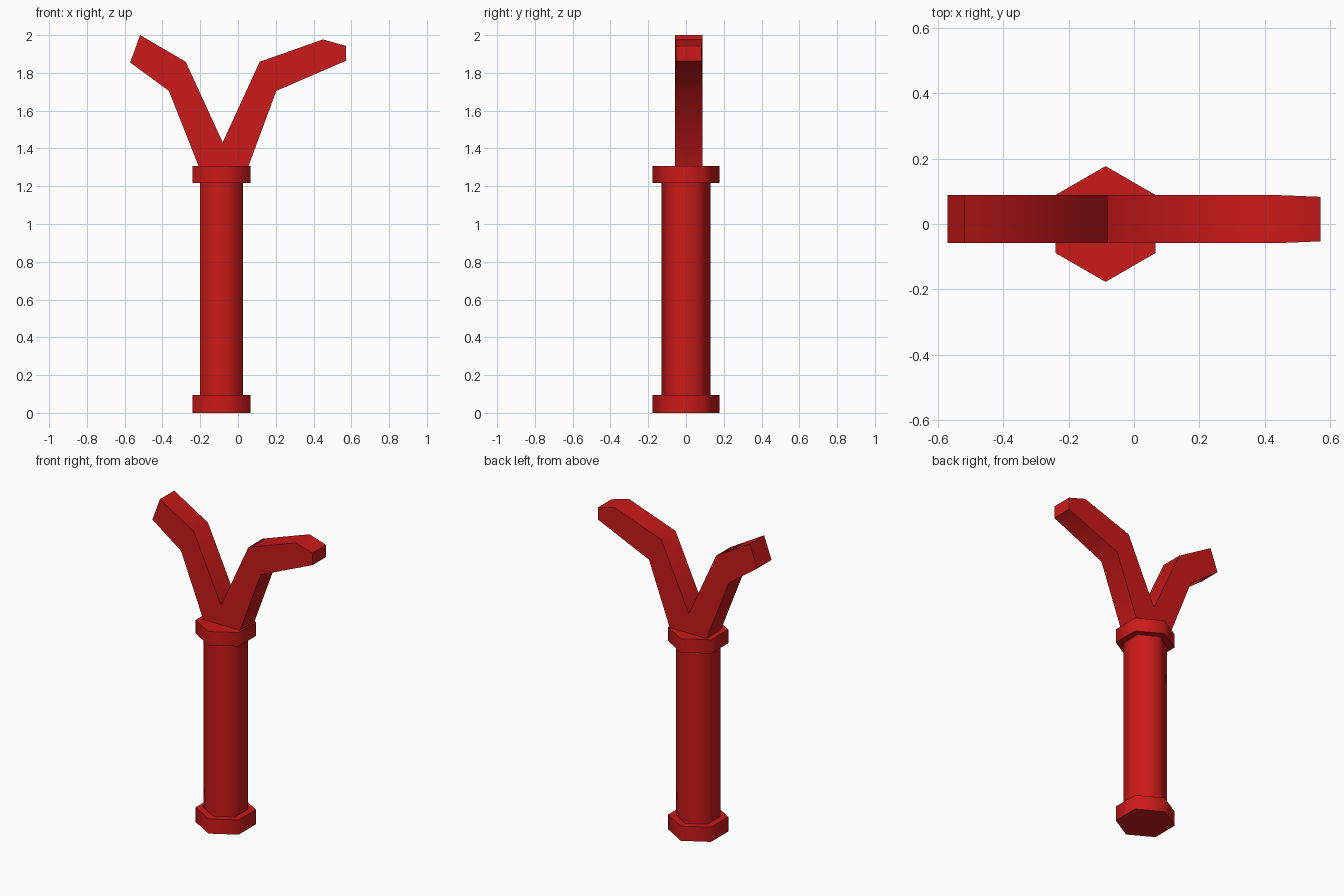
import bpy, bmesh, math

if "Cube" in bpy.data.objects:
    bpy.data.objects.remove(bpy.data.objects["Cube"])

red = bpy.data.materials.new("red_paint")
red.diffuse_color = (0.6, 0.01, 0.01, 1)
red.use_nodes = True
red.node_tree.nodes["Principled BSDF"].inputs["Base Color"].default_value = red.diffuse_color
AXIS_X = -0.087


def finish(ob):
    ob.data.materials.append(red)
    bpy.ops.object.select_all(action='DESELECT')
    ob.select_set(True)
    bpy.context.view_layer.objects.active = ob
    bpy.ops.object.shade_smooth_by_angle(angle=math.radians(62))


def hex_prism(name, radius, z0, z1):
    # six-sided prism with corners pointing along y
    bm = bmesh.new()
    ring = [bm.verts.new((AXIS_X + radius * math.cos(a), radius * math.sin(a), z0))
            for a in (math.radians(90 + 60 * i) for i in range(6))]
    extrude_and_link(bm, bm.faces.new(ring), name, (0, 0, z1 - z0))


def extrude_and_link(bm, face, name, offset):
    geo = bmesh.ops.extrude_face_region(bm, geom=[face], use_keep_orig=True)
    verts = [v for v in geo["geom"] if isinstance(v, bmesh.types.BMVert)]
    bmesh.ops.translate(bm, verts=verts, vec=offset)
    bmesh.ops.recalc_face_normals(bm, faces=bm.faces)
    # narrow the thickness slightly at the long prong's tip
    for v in bm.verts:
        if v.co.x > 0.55:
            v.co.y += 0.005 if v.co.y < 0 else -0.005
    me = bpy.data.meshes.new(name)
    bm.to_mesh(me)
    bm.free()
    ob = bpy.data.objects.new(name, me)
    bpy.context.collection.objects.link(ob)
    finish(ob)


# Handle and its two collars
hex_prism("bottom_collar", 0.177, 0.0, 0.095)
hex_prism("handle", 0.131, 0.09, 1.22)
hex_prism("top_collar", 0.177, 1.217, 1.306)

# Forked head: front outline extruded along y
outline = [(-0.206, 1.30), (-0.366, 1.705), (-0.571, 1.855), (-0.518, 2.0),
           (-0.277, 1.859), (-0.081, 1.432), (0.115, 1.859), (0.45, 1.977),
           (0.571, 1.943), (0.571, 1.864), (0.203, 1.705), (0.053, 1.30)]
bm = bmesh.new()
face = bm.faces.new([bm.verts.new((x, -0.058, z)) for x, z in outline])
extrude_and_link(bm, face, "fork", (0, 0.146, 0))
